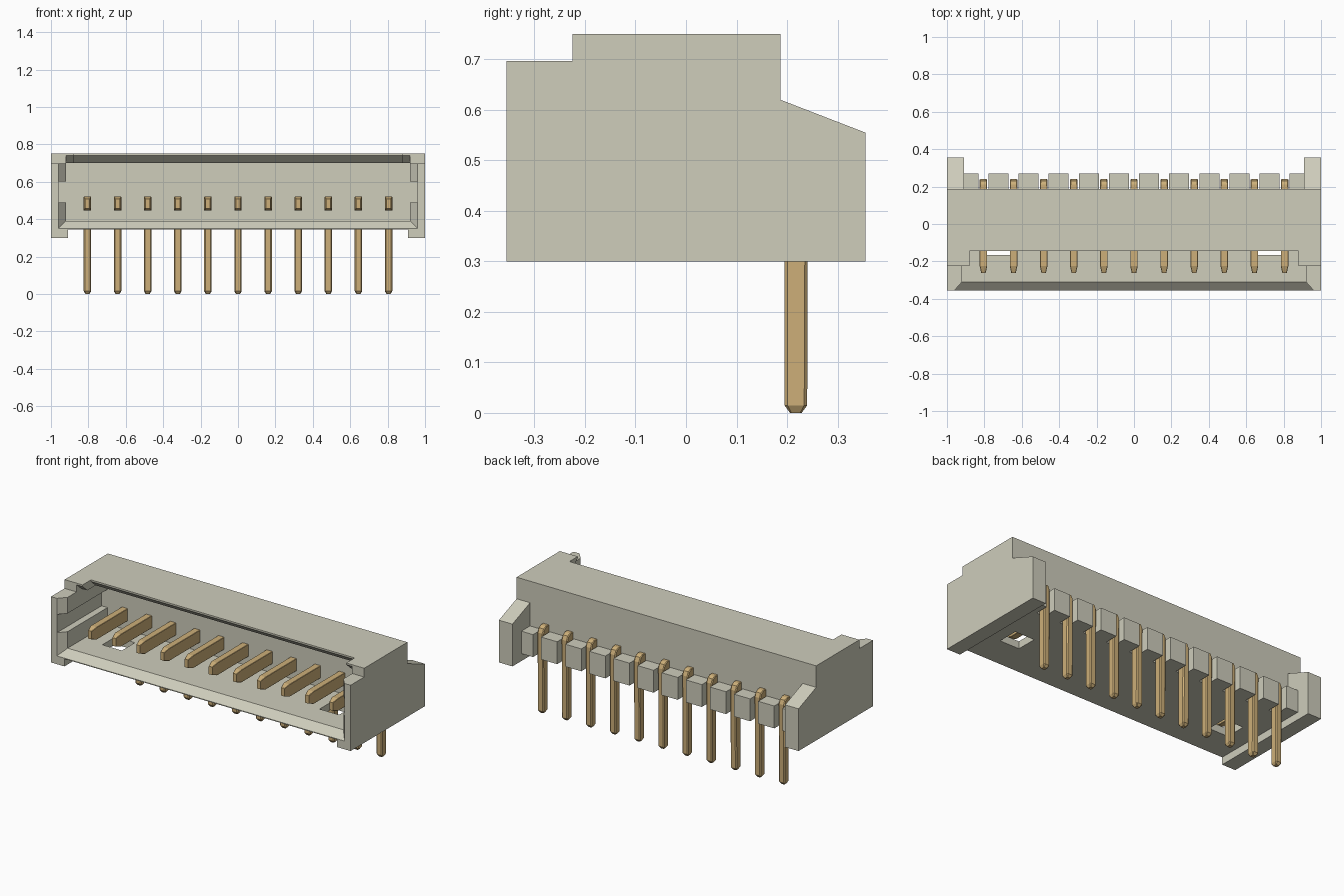
import bpy, bmesh

if "Cube" in bpy.data.objects:
    bpy.data.objects.remove(bpy.data.objects["Cube"], do_unlink=True)


def material(name, rgb):
    m = bpy.data.materials.new(name)
    m.use_nodes = True
    m.diffuse_color = (*rgb, 1)
    bsdf = next(n for n in m.node_tree.nodes if n.type == 'BSDF_PRINCIPLED')
    bsdf.inputs["Base Color"].default_value = (*rgb, 1)
    return m


PLASTIC = material("ivory plastic", (0.62, 0.61, 0.50))
BRASS = material("brass", (0.61, 0.43, 0.19))


def finish(bm, name, mat):
    bmesh.ops.recalc_face_normals(bm, faces=bm.faces)
    mesh = bpy.data.meshes.new(name)
    bm.to_mesh(mesh)
    bm.free()
    mesh.materials.append(mat)
    ob = bpy.data.objects.new(name, mesh)
    bpy.context.collection.objects.link(ob)
    return ob


def loft(name, rings, mat=PLASTIC):
    """Skin a series of equal-length point rings and cap both ends."""
    bm = bmesh.new()
    vs = [[bm.verts.new(p) for p in r] for r in rings]
    n = len(vs[0])
    for a, b in zip(vs, vs[1:]):
        for i in range(n):
            bm.faces.new((a[i], a[(i + 1) % n], b[(i + 1) % n], b[i]))
    bm.faces.new(vs[0])
    bm.faces.new(vs[-1])
    return finish(bm, name, mat)


def prism(name, x0, x1, profile):
    """Extrude a (y, z) profile along x."""
    return loft(name, [[(x, y, z) for y, z in profile] for x in (x0, x1)])


def box(name, x0, x1, y0, y1, z0, z1):
    return prism(name, x0, x1, [(y0, z0), (y1, z0), (y1, z1), (y0, z1)])


def combine(target, other, operation):
    mod = target.modifiers.new("bool", 'BOOLEAN')
    mod.operation, mod.solver, mod.object = operation, 'EXACT', other
    other.hide_render = True
    bpy.context.view_layer.objects.active = target
    bpy.ops.object.modifier_apply(modifier=mod.name)
    bpy.data.objects.remove(other, do_unlink=True)


PIN_X = [(i - 5) * 0.161 for i in range(11)]
FRONT, WALL, TOP = -0.355, 0.187, 0.75

# Housing: long middle section with a low rear shelf, plus two end panels
housing = prism("housing", -0.95, 0.95, [
    (FRONT, 0.345), (0.27, 0.345), (0.27, 0.48), (WALL, 0.48),
    (WALL, TOP), (-0.225, TOP), (-0.225, 0.697), (FRONT, 0.697)])
end_profile = [(FRONT, 0.30), (0.355, 0.30), (0.355, 0.555), (WALL, 0.62),
               (WALL, TOP), (-0.225, TOP), (-0.225, 0.697), (FRONT, 0.697)]
for s in (-1, 1):
    combine(housing, prism("end_panel", s * 0.91, s * 1.0, end_profile), 'UNION')


def lead_ring(y, hx, z0):
    return [(-hx, y, z0), (hx, y, z0), (hx, y, 0.8), (-hx, y, 0.8)]


# Cavity, open front with flared lead-in, side grooves and roof cut-outs
cutters = [
    box("cavity", -0.92, 0.92, -0.40, 0.07, 0.39, 0.70),
    loft("lead_in", [lead_ring(-0.366, 0.97, 0.34), lead_ring(-0.31, 0.92, 0.39)]),
    box("side_groove", -0.96, 0.96, -0.40, 0.07, 0.49, 0.60),
    box("front_opening", -0.92, 0.92, -0.40, -0.225, 0.60, 0.80),
    box("roof_notch", -0.88, 0.88, -0.30, -0.145, 0.60, 0.80),
]
# Sloped underside along the roof front edges
for hx, y in ((0.88, -0.145), (0.92, -0.225)):
    cutters.append(prism("roof_chamfer", -hx, hx, [
        (y - 0.02, 0.69), (y - 0.02, 0.74), (y, 0.74),
        (y + 0.045, 0.70), (y + 0.045, 0.69)]))
# Windows through the floor
for s in (-1, 1):
    cutters.append(box("floor_window", s * 0.66, s * 0.79, -0.165, -0.04, 0.30, 0.45))
# Slots in the rear shelf, one behind each pin
for x in PIN_X:
    cutters.append(box("shelf_slot", x - 0.027, x + 0.027, WALL, 0.30, 0.32, 0.55))
for c in cutters:
    combine(housing, c, 'DIFFERENCE')


def pin_ring(x, inner, outer, w, c):
    """Rectangle from inner to outer (y, z) point, 2w wide, corners cut by c."""
    (y0, z0), (y1, z1) = inner, outer
    length = ((y1 - y0) ** 2 + (z1 - z0) ** 2) ** 0.5
    k = c / length
    pts = [(-w, k), (-w, 1 - k), (-w + c, 1), (w - c, 1),
           (w, 1 - k), (w, k), (w - c, 0), (-w + c, 0)]
    return [(x + dx, y0 + (y1 - y0) * t, z0 + (z1 - z0) * t) for dx, t in pts]


# Right-angle pins: tapered contact, bend, tail with pointed tip
pin_path = [
    ((-0.262, 0.458), (-0.262, 0.507), 0.012, 0.002),
    ((-0.225, 0.445), (-0.225, 0.52), 0.02, 0.002),
    ((0.185, 0.445), (0.185, 0.52), 0.02, 0.002),
    ((0.193, 0.443), (0.210, 0.52), 0.02, 0.004),
    ((0.195, 0.438), (0.230, 0.51), 0.02, 0.005),
    ((0.195, 0.430), (0.241, 0.485), 0.02, 0.006),
    ((0.195, 0.42), (0.241, 0.445), 0.02, 0.006),
    ((0.195, 0.015), (0.24, 0.015), 0.02, 0.006),
    ((0.206, 0.0), (0.229, 0.0), 0.011, 0.003),
]
for i, x in enumerate(PIN_X):
    loft(f"pin_{i + 1}", [pin_ring(x, *r) for r in pin_path], BRASS)
